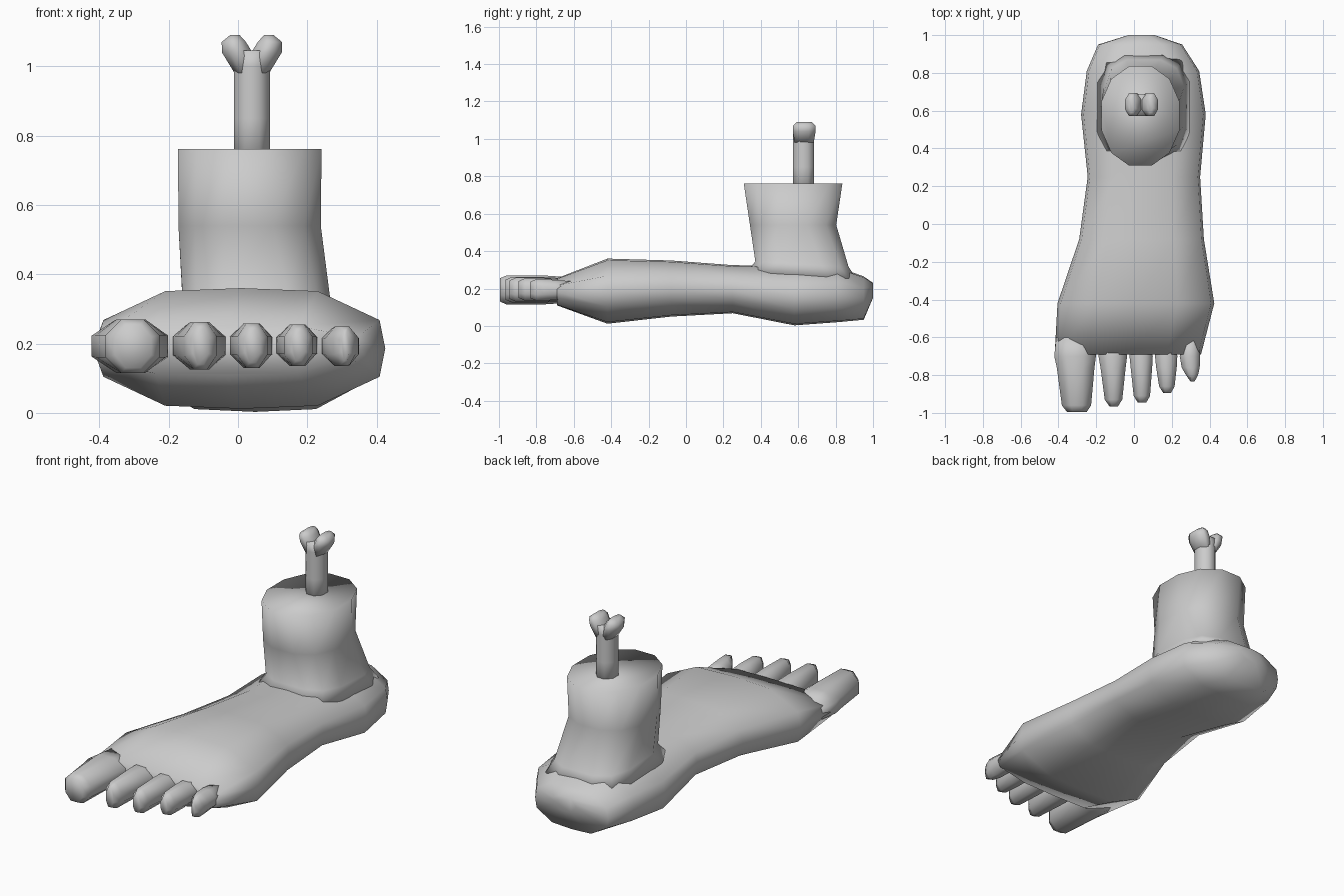
import bpy
import bmesh
from math import cos, sin, tau

cube = bpy.data.objects.get("Cube")
if cube:
    bpy.data.objects.remove(cube)

grey = bpy.data.materials.new("plain_grey")
grey.use_nodes = True
grey.diffuse_color = (0.6, 0.6, 0.6, 1)
grey.node_tree.nodes["Principled BSDF"].inputs["Base Color"].default_value = (0.6, 0.6, 0.6, 1)


def loft(name, rings):
    """Skin a closed tube through rings of equal point count."""
    bm = bmesh.new()
    loops = [[bm.verts.new(p) for p in ring] for ring in rings]
    for a, b in zip(loops, loops[1:]):
        for i in range(len(a)):
            j = (i + 1) % len(a)
            bm.faces.new((a[i], a[j], b[j], b[i]))
    bm.faces.new(loops[0])
    bm.faces.new(loops[-1])
    bmesh.ops.recalc_face_normals(bm, faces=bm.faces)
    mesh = bpy.data.meshes.new(name)
    bm.to_mesh(mesh)
    bm.free()
    mesh.materials.append(grey)
    mesh.shade_smooth()
    obj = bpy.data.objects.new(name, mesh)
    bpy.context.collection.objects.link(obj)
    return obj


def section(profile, y, x0, x1, z0, z1):
    """Cross-section facing along y, fitted to a box."""
    cx, cz, hx, hz = (x0 + x1) / 2, (z0 + z1) / 2, (x1 - x0) / 2, (z1 - z0) / 2
    return [(cx + u * hx, y, cz + w * hz) for u, w in profile]


def oval(z, x0, x1, y0, y1, count, power=1.0, tilt=0.0):
    """Horizontal ring; a lower power makes it squarer, tilt lowers the back."""
    ring = []
    for i in range(count):
        a = tau * (i + 0.5) / count
        c, s = cos(a), sin(a)
        u = abs(c) ** power * (1 if c > 0 else -1)
        v = abs(s) ** power * (1 if s > 0 else -1)
        ring.append(((x0 + x1) / 2 + u * (x1 - x0) / 2,
                     (y0 + y1) / 2 + v * (y1 - y0) / 2, z - tilt * v))
    return ring


# Foot body: faceted sections from toe line to heel
half = [(0, 1), (.53, .95), (.96, .47), (1, 0), (.96, -.47), (.53, -.95), (0, -1)]
foot_profile = half + [(-u, w) for u, w in reversed(half[1:-1])]
foot_sections = [
    (-.69, -.42, .355, .11, .255),
    (-.42, -.405, .425, .012, .36),
    (-.08, -.29, .37, .05, .35),
    (.25, -.245, .35, .068, .325),
    (.58, -.28, .38, .003, .32),
    (.81, -.25, .345, .02, .315),
    (.95, -.19, .255, .033, .265),
    (1.0, -.03, .11, .15, .23),
]
loft("foot", [section(foot_profile, *s) for s in foot_sections])

# Toes: tapered tubes with blunt tips (root left, root right, tip left, tip right, tip y)
toe_profile = [(cos(tau * i / 8 + tau / 16) * 1.08, sin(tau * i / 8 + tau / 16) * 1.08) for i in range(8)]
toes = [
    ("big_toe", -.43, -.195, -.37, -.235, -.995, .115, .27),
    ("second_toe", -.195, -.03, -.145, -.07, -.965, .125, .262),
    ("third_toe", -.03, .105, .005, .08, -.945, .13, .258),
    ("fourth_toe", .105, .235, .14, .21, -.895, .135, .255),
    ("little_toe", .235, .355, .285, .335, -.835, .135, .25),
]
for name, r0, r1, t0, t1, tip, z0, z1 in toes:
    def toe_ring(f, y, inset=0.0):
        return section(toe_profile, y, r0 + (t0 - r0) * f + inset, r1 + (t1 - r1) * f - inset,
                       z0 + inset, z1 - inset)
    loft(name, [toe_ring(.1, -.60, .012), toe_ring(.06, -.70, .004), toe_ring(.35, -.76),
                toe_ring(.8, tip + .035), toe_ring(1, tip, .015)])

# Ankle stump: squarish base flaring into the foot
loft("ankle", [
    oval(.27, -.20, .30, .32, .92, 12, .6, .02),
    oval(.33, -.165, .27, .365, .875, 12, .65, .015),
    oval(.54, -.178, .245, .335, .81, 12, .85),
    oval(.762, -.18, .248, .30, .845, 12, .95),
])

# Bone shaft with two knobs at the top
loft("bone_shaft", [oval(z, -.016, .096, .568, .69, 8) for z in (.7, .85, 1.0, 1.045)])
for side, name in ((-1, "right_knob"), (1, "left_knob")):
    knob = []
    for z, inner, outer, depth in ((.98, -.01, .052, .055), (1.04, -.005, .09, .066),
                                   (1.07, .014, .09, .066), (1.09, .034, .064, .045)):
        x0, x1 = sorted((.04 + side * inner, .04 + side * outer))
        knob.append(oval(z, x0, x1, .632 - depth, .632 + depth, 8))
    loft(name, knob)
